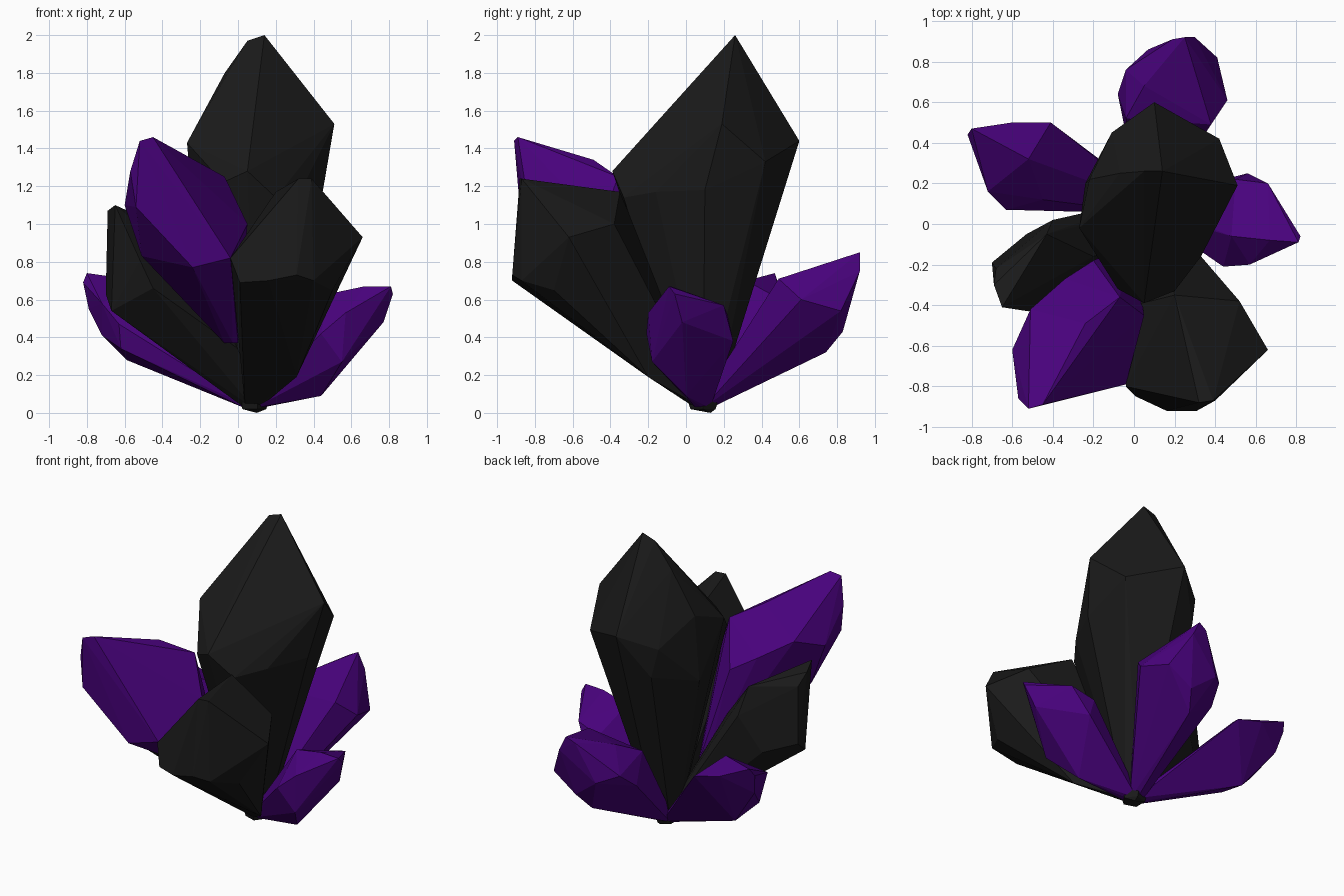
import bpy, bmesh, math
from mathutils import Vector


def material(name, rgb):
    m = bpy.data.materials.new(name)
    m.diffuse_color = (*rgb, 1)
    return m


BLACK = material("black stone", (0.0105, 0.0105, 0.0105))
PURPLE = material("purple crystal", (0.066, 0.0007, 0.205))
ROOT = (0.07, 0.09, 0.025)   # crystals grow from here


def crystal(name, mat, tip, crown, girdle, root=ROOT, root_r=0.04):
    """Faceted shard: small root ring, wide girdle, crown and tip, hulled flat."""
    bm = bmesh.new()
    for i in range(5):
        a = math.tau * i / 5
        bm.verts.new(Vector(root) + Vector((root_r * math.cos(a), root_r * math.sin(a), 0)))
    for p in (*tip, *crown, *girdle):
        bm.verts.new(p)
    res = bmesh.ops.convex_hull(bm, input=bm.verts)
    loose = {g for g in res["geom_interior"] + res["geom_unused"]
             if isinstance(g, bmesh.types.BMVert)}
    bmesh.ops.delete(bm, geom=list(loose), context="VERTS")
    bmesh.ops.dissolve_limit(bm, angle_limit=math.radians(2),
                             verts=bm.verts, edges=bm.edges)
    bmesh.ops.recalc_face_normals(bm, faces=bm.faces)
    me = bpy.data.meshes.new(name)
    bm.to_mesh(me)
    bm.free()
    me.materials.append(mat)
    ob = bpy.data.objects.new(name, me)
    bpy.context.collection.objects.link(ob)
    return ob


# Tall central black crystal, blunt at the foot
crystal("main_crystal", BLACK,
        tip=[(0.14, 0.26, 2.0), (0.05, 0.26, 1.97)],
        crown=[(-0.07, 0.25, 1.80), (0.51, 0.19, 1.53), (0.10, 0.60, 1.44),
               (-0.27, -0.02, 1.43), (0.05, -0.39, 1.28), (-0.22, 0.22, 1.52)],
        girdle=[(0.42, 0.42, 1.33), (-0.11, 0.45, 1.35), (-0.07, 0.47, 1.16),
                (-0.24, 0.20, 1.08), (-0.08, -0.32, 1.22), (0.20, -0.33, 1.14),
                (0.45, 0.10, 1.18), (0.33, -0.16, 1.17), (0.10, 0.13, 0.0)],
        root=(0.08, 0.09, 0.02), root_r=0.07)

# Broad black crystal leaning to the front
crystal("front_black_crystal", BLACK,
        tip=[(0.39, -0.87, 1.24), (0.32, -0.88, 1.24)],
        crown=[(0.20, -0.35, 1.17), (0.66, -0.62, 0.93), (0.52, -0.38, 1.00),
               (-0.04, -0.80, 0.82)],
        girdle=[(0.16, -0.92, 0.70), (0.31, -0.92, 0.73), (0.50, -0.70, 0.65),
                (0.40, -0.87, 0.70), (0.01, -0.85, 0.69), (0.00, -0.40, 0.85),
                (0.31, -0.20, 0.19)])

# Short black crystal on the left
crystal("left_black_crystal", BLACK,
        tip=[(-0.65, -0.41, 1.10), (-0.69, -0.30, 1.07)],
        crown=[(-0.68, -0.22, 1.00), (-0.43, -0.05, 1.00), (-0.52, -0.43, 0.81)],
        girdle=[(-0.40, 0.02, 0.82), (-0.70, -0.19, 0.63), (-0.67, -0.31, 0.54),
                (-0.45, -0.42, 0.66), (-0.53, -0.05, 0.58), (-0.38, -0.30, 0.78),
                (-0.20, -0.16, 0.72), (0.0, -0.10, 0.34)])

# Large purple crystal leaning to the front left, its foot buried higher up
crystal("front_purple_crystal", PURPLE,
        tip=[(-0.45, -0.89, 1.46), (-0.52, -0.91, 1.44), (-0.57, -0.86, 1.28)],
        crown=[(-0.24, -0.49, 1.34), (-0.07, -0.36, 1.25), (-0.60, -0.62, 1.10),
               (-0.51, -0.42, 1.18), (-0.54, -0.88, 1.09)],
        girdle=[(0.05, -0.45, 1.00), (-0.04, -0.79, 0.82), (-0.24, -0.82, 0.77),
                (-0.51, -0.60, 0.83), (-0.34, -0.27, 1.08), (-0.20, -0.18, 1.0)],
        root=(-0.04, -0.14, 0.37))

# Low purple crystal at the back left
crystal("back_left_purple_crystal", PURPLE,
        tip=[(-0.80, 0.47, 0.74), (-0.82, 0.44, 0.69), (-0.79, 0.40, 0.55)],
        crown=[(-0.41, 0.50, 0.60), (-0.60, 0.50, 0.65), (-0.52, 0.32, 0.70),
               (-0.72, 0.16, 0.58)],
        girdle=[(-0.63, 0.07, 0.47), (-0.72, 0.25, 0.41), (-0.59, 0.32, 0.28),
                (-0.62, 0.10, 0.34), (-0.45, 0.12, 0.50), (-0.33, 0.18, 0.18)])

# Purple crystal at the back
crystal("back_purple_crystal", PURPLE,
        tip=[(0.25, 0.92, 0.85), (0.19, 0.91, 0.82), (0.30, 0.92, 0.75)],
        crown=[(0.05, 0.68, 0.76), (-0.04, 0.52, 0.68), (0.38, 0.49, 0.71),
               (0.46, 0.61, 0.60), (-0.04, 0.76, 0.60)],
        girdle=[(0.07, 0.86, 0.56), (0.41, 0.82, 0.54), (-0.08, 0.64, 0.50),
                (0.24, 0.83, 0.43), (0.18, 0.74, 0.32)])

# Small purple crystal on the right
crystal("right_purple_crystal", PURPLE,
        tip=[(0.81, -0.09, 0.67), (0.82, -0.06, 0.63), (0.77, -0.02, 0.48)],
        crown=[(0.67, -0.08, 0.67), (0.48, -0.06, 0.63), (0.66, 0.20, 0.57),
               (0.57, -0.20, 0.53)],
        girdle=[(0.50, 0.22, 0.52), (0.56, 0.25, 0.38), (0.44, -0.21, 0.42),
                (0.55, -0.18, 0.27), (0.44, 0.00, 0.09)])
